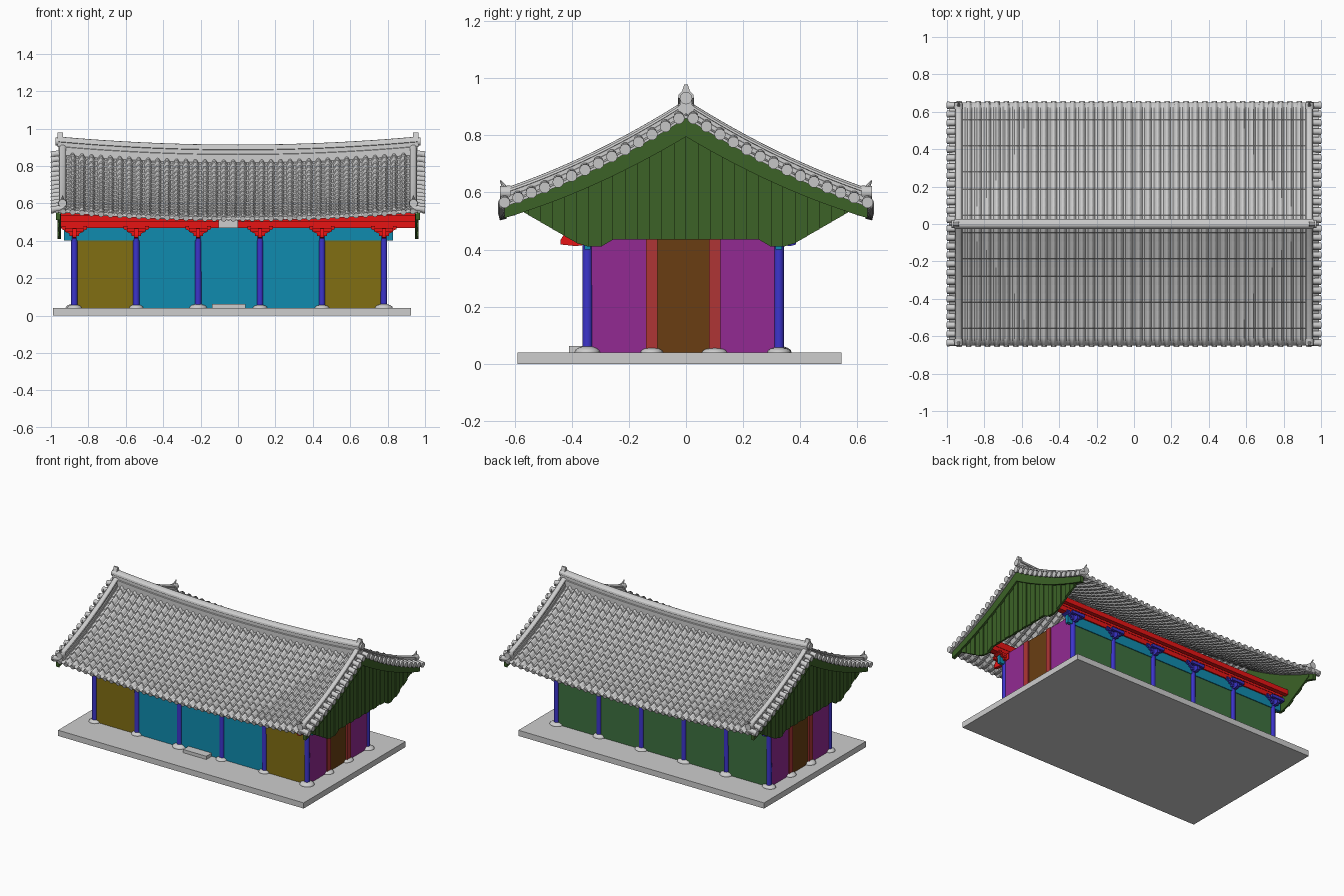
import bpy, math, random
from mathutils import Matrix, Vector

random.seed(4)
cube = bpy.data.objects.get("Cube")
if cube:
    bpy.data.objects.remove(cube)


def material(name, *rgb):
    m = bpy.data.materials.new(name)
    m.use_nodes = True
    m.diffuse_color = (*rgb, 1)
    m.node_tree.nodes["Principled BSDF"].inputs["Base Color"].default_value = (*rgb, 1)
    return m


grey = material("pale grey", .61, .61, .61)
teal = material("teal", .005, .26, .43)
olive = material("olive", .22, .156, .006)
blue = material("blue", .045, .034, .6)
red = material("red", .8, .007, .007)
purple = material("purple", .29, .023, .29)
brown = material("door brown", .144, .048, .006)
rust = material("rust red", .43, .036, .036)
green = material("gable green", .045, .122, .02)
wall_green = material("wall green", .048, .168, .051)


def mesh(name, verts, faces, mat):
    me = bpy.data.meshes.new(name)
    me.from_pydata([tuple(v) for v in verts], [], faces)
    me.materials.append(mat)
    ob = bpy.data.objects.new(name, me)
    bpy.context.collection.objects.link(ob)
    return ob


def loft(name, rings, mat):
    """Skin closed rings of equal length and cap both ends."""
    n, verts, faces = len(rings[0]), [p for r in rings for p in r], []
    for i in range(len(rings) - 1):
        for j in range(n):
            k = (j + 1) % n
            faces.append((i * n + j, i * n + k, (i + 1) * n + k, (i + 1) * n + j))
    faces.append(tuple(reversed(range(n))))
    faces.append(tuple(len(verts) - n + j for j in range(n)))
    ob = mesh(name, verts, faces, mat)
    bpy.context.view_layer.objects.active = ob
    bpy.ops.object.mode_set(mode='EDIT')
    bpy.ops.mesh.select_all(action='SELECT')
    bpy.ops.mesh.normals_make_consistent(inside=False)
    bpy.ops.object.mode_set(mode='OBJECT')
    return ob


def box(name, x0, x1, y0, y1, z0, z1, mat):
    return loft(name, [[(x0, y0, z), (x1, y0, z), (x1, y1, z), (x0, y1, z)] for z in (z0, z1)], mat)


def rod(name, a, b, r0, r1, mat, n=12):
    a, b = Vector(a), Vector(b)
    q = (b - a).to_track_quat('Z', 'Y')
    ring = [Vector((math.cos(2 * math.pi * i / n), math.sin(2 * math.pi * i / n), 0)) for i in range(n)]
    ob = loft(name, [[p + q @ (v * r) for v in ring] for p, r in ((a, r0), (b, r1))], mat)
    smooth(ob)
    return ob


def smooth(ob):
    bpy.ops.object.select_all(action='DESELECT')
    ob.select_set(True)
    bpy.context.view_layer.objects.active = ob
    bpy.ops.object.shade_smooth_by_angle(angle=math.radians(40))


def join(name, obs):
    bpy.ops.object.select_all(action='DESELECT')
    for ob in obs:
        ob.select_set(True)
    bpy.context.view_layer.objects.active = obs[0]
    bpy.ops.object.join()
    obs[0].name = name


def roof_z(x, y):
    a = abs(y)
    return .88 - .639 * a + .237 * a * a - .043 * (1 - (x / .96) ** 2)


def span(a, b, n):
    return [a + (b - a) * i / n for i in range(n + 1)]


# Stone platform, doorstep and footings
FLOOR, FRONT, BACK, LEFT, RIGHT = .04, -.345, .325, .78, -.875
columns_x = span(RIGHT, LEFT, 5)
box("platform", -.99, .925, -.59, .545, 0, FLOOR, grey)
box("doorstep", -.14, .04, -.41, -.35, FLOOR, .063, grey)


def footing(x, y):
    bpy.ops.mesh.primitive_uv_sphere_add(segments=14, ring_count=8, location=(x, y, FLOOR))
    ob = bpy.context.object
    ob.name = "footing_stone"
    ob.scale = (random.uniform(.037, .05), random.uniform(.036, .048), random.uniform(.016, .024))
    ob.data.materials.append(grey)
    smooth(ob)


# Columns with brackets
for y, out, mat in ((FRONT, -1, red), (BACK, 1, blue)):
    for x in columns_x:
        footing(x, y)
        rod("column", (x, y, FLOOR), (x, y, .44), .018, .017, blue, 16)
        parts = [box("cap", x - .026, x + .026, y - .026, y + .026, .425, .445, mat)]
        for half, z in ((.045, .44), (.068, .456)):
            prof = [(-half, z + .014), (-half, z + .006), (-half + .015, z),
                    (half - .015, z), (half, z + .006), (half, z + .014)]
            parts.append(loft("arm", [[(x + u, y + v, w) for u, w in prof] for v in (-.027, .027)], mat))
            for s in (-1, 1):
                c = x + s * (half - .01)
                parts.append(box("block", c - .01, c + .01, y - .029, y + .029, z + .012, z + .022, mat))
        # curved arm reaching out under the eaves
        reach = .095 if out < 0 else .06
        prof = [(-.05, .465), (-.05, .425), (.04, .412), (reach, .418), (reach, .432), (reach - .02, .465)]
        parts.append(loft("reach", [[(x + u, y + out * v, w) for v, w in prof] for u in (-.011, .011)], mat))
        parts.append(box("cross", x - .05, x + .05, y + out * .05 - .009, y + out * .05 + .009, .448, .468, mat))
        join("bracket", parts)

# Front and back walls
for i, mat in enumerate((olive, teal, teal, teal, olive)):
    box("front_wall", columns_x[i], columns_x[i + 1], FRONT - .005, FRONT + .01, FLOOR, .405, mat)
box("back_wall", RIGHT, LEFT, BACK - .01, BACK + .005, FLOOR, .405, wall_green)
for y in (FRONT, BACK):
    box("lintel", -.93, .83, y - .011, y + .011, .4, .467, teal)

# End walls with posts and a door
for x in (RIGHT, LEFT):
    for y0, y1, mat, t in ((FRONT, -.14, purple, .008), (-.10, .08, brown, .006), (.12, BACK, purple, .008)):
        box("end_wall", x - t, x + t, y0, y1, FLOOR, .47, mat)
    for y in (-.12, .1):
        box("end_post", x - .016, x + .016, y - .02, y + .02, FLOOR, .47, rust)
        footing(x, y)

# Long beams under the roof
for y, out in ((FRONT, -1), (BACK, 1)):
    box("wall_beam", -.955, .95, y - .02, y + .02, .467, .5, red)
    box("upper_beam", -.955, .95, y - .014, y + .014, .506, .55, red)
    box("eave_purlin", -.955, .95, y + out * .055 - .015, y + out * .055 + .015, .5, .534, red)
box("sign_plate", -.105, 0, -.43, -.42, .468, .512, grey)

# Tiled roof: rounded rows along the slope, overlapping courses down it
ROWS, SUB, COURSES, EAVE = 38, 8, 14, .65
stations = []
for k in range(COURSES):
    stations += [(EAVE * k / COURSES + .001, 0), (EAVE * (k + 1) / COURSES, .007)]
stations = [(-y, h) for y, h in reversed(stations)] + stations
xs = span(-.96, .96, ROWS * SUB)


def bump(i):
    t = abs((i % SUB) / SUB - .5) / .27
    return .02 * math.sqrt(max(0, 1 - t * t))


verts = [(x, y, roof_z(x, y) + h + bump(i) - .01) for y, h in stations for i, x in enumerate(xs)]
n = len(xs)
faces = [(r * n + i, r * n + i + 1, (r + 1) * n + i + 1, (r + 1) * n + i)
         for r in range(len(stations) - 1) for i in range(n - 1)]
roof = mesh("tiled_roof", verts, faces, grey)
roof.modifiers.new("thickness", 'SOLIDIFY').thickness = .01
smooth(roof)


def ridge_section(w, h):
    """Stepped masonry layers under a rounded cap, as (side, up) pairs."""
    half = [(w, -.02), (w, h * .3), (w * .75, h * .33), (w * .75, h * .62),
            (w, h * .65), (w * .9, h * .82), (w * .5, h * .96)]
    return half + [(0, h)] + [(-u, v) for u, v in reversed(half)]


# Main ridge and its end ornaments
loft("main_ridge", [[(x, u, roof_z(x, 0) + v) for u, v in ridge_section(.028, .077)]
                    for x in span(-.96, .96, 24)], grey)
for s in (-1, 1):
    rod("ridge_end_tile", (s * .95, 0, .93), (s * .975, 0, .93), .022, .022, grey)
    prof = [(-.018, .9), (.018, .9), (.019, .94), (.006, .978), (-.006, .978), (-.019, .94)]
    loft("ridge_ornament", [[(s * x, y, z) for y, z in prof] for x in (.935, .965)], grey)

    # Rake ridges, verge tiles and eave ornaments on each slope
    for d in (-1, 1):
        loft("rake_ridge", [[(s * .938 + u, d * y, roof_z(.94, y) + v) for u, v in ridge_section(.019, .047)]
                            for y in span(0, .64, 16)], grey)
        loft("verge_slab", [[(s * x, d * y, roof_z(.96, y) + h) for x, h in
                             ((.94, -.014), (.99, -.02), (.99, -.01), (.94, 0))]
                            for y in span(0, .645, 12)], grey)
        tiles = []
        for y in span(.025, .635, 13):
            z = roof_z(.96, y)
            tiles.append(rod("verge_tile", (s * .93, d * y, z + .006), (s * .994, d * y, z - .002), .017, .017, grey, 10))
            tiles.append(rod("tile_end", (s * .988, d * y, z - .004), (s * 1, d * y, z - .005), .02, .02, grey, 10))
        join("verge_tiles", tiles)
        rod("eave_ornament", (s * .938, d * .615, .6), (s * .938, d * .65, .6), .024, .022, grey)
        rod("eave_horn", (s * .938, d * .63, .61), (s * .938, d * .65, .642), .012, .002, grey, 8)

# Round tile ends along both eaves
for d in (-1, 1):
    ends = []
    for i in range(ROWS):
        x = -.96 + 1.92 * (i + .5) / ROWS
        z = roof_z(x, EAVE)
        ends.append(rod("end", (x, d * .632, z), (x, d * .655, z - .006), .015, .015, grey, 10))
    join("eave_tile_ends", ends)


# Gable boarding with a bargeboard along each slope
def board_foot(y):
    a = abs(y)
    return .435 if a < .296 else .41 if a < .36 else .41 + .58 * (a - .36)


for s in (-1, 1):
    planks = []
    edges = span(-.595, .595, 28)
    for i, (y0, y1) in enumerate(zip(edges, edges[1:])):
        a, b = y0 + .001, y1 - .001
        outer = .958 + (.006 if i % 2 else 0)
        planks.append(loft("plank", [[(s * x, y0, board_foot(a)), (s * x, y1, board_foot(b)),
                                      (s * x, y1, roof_z(.96, y1) - .016), (s * x, y0, roof_z(.96, y0) - .016)]
                                     for x in (.946, outer)], green))
    join("gable_boarding", planks)
    for d in (-1, 1):
        loft("bargeboard", [[(s * x, d * y, roof_z(.96, y) - h) for x, h in
                             ((.95, .014), (.974, .018), (.974, .085 - .04 * y), (.95, .085 - .04 * y))]
                            for y in span(0, .635, 14)], green)
